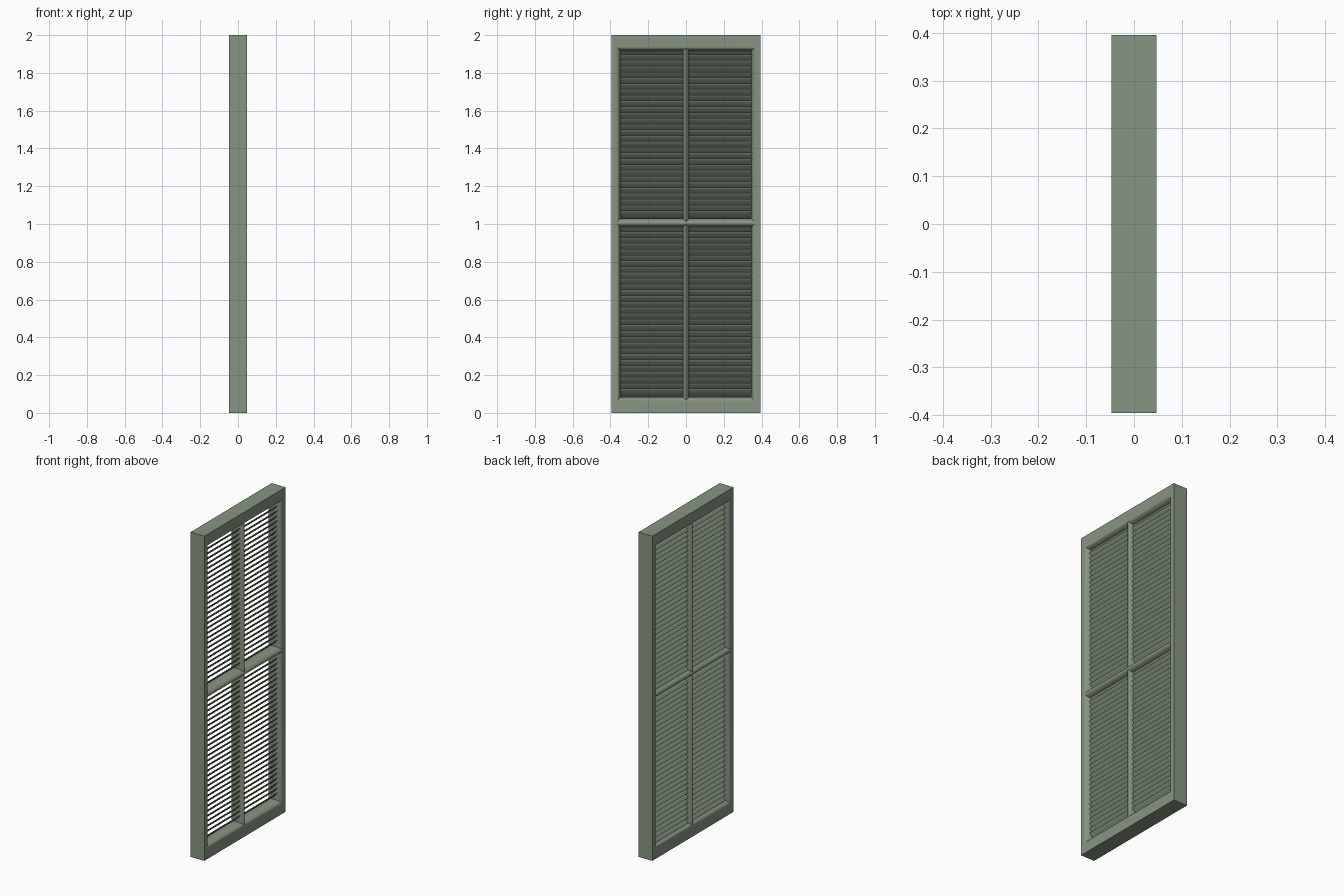
import bpy, bmesh, math

if "Cube" in bpy.data.objects:
    bpy.data.objects.remove(bpy.data.objects["Cube"])

mat = bpy.data.materials.new("sage green paint")
mat.diffuse_color = (0.24, 0.30, 0.22, 1)
mat.use_nodes = True
mat.node_tree.nodes["Principled BSDF"].inputs["Base Color"].default_value = mat.diffuse_color

D = 0.047        # half depth
W = 0.395        # half width
H = 2.0          # height


def finish(name, bm):
    bmesh.ops.recalc_face_normals(bm, faces=bm.faces)
    me = bpy.data.meshes.new(name)
    bm.to_mesh(me)
    bm.free()
    ob = bpy.data.objects.new(name, me)
    bpy.context.collection.objects.link(ob)
    me.materials.append(mat)
    bpy.ops.object.select_all(action='DESELECT')
    ob.select_set(True)
    bpy.context.view_layer.objects.active = ob
    bpy.ops.object.shade_smooth_by_angle(angle=math.radians(35))
    return ob


def loft(bm, rings, closed=False):
    """Join equal rings of points with quads; cap the ends when open."""
    vs = [[bm.verts.new(p) for p in r] for r in rings]
    n = len(vs[0])
    for i in range(len(vs) if closed else len(vs) - 1):
        a, b = vs[i], vs[(i + 1) % len(vs)]
        for j in range(n):
            k = (j + 1) % n
            bm.faces.new((a[j], a[k], b[k], b[j]))
    if not closed:
        bm.faces.new(vs[0])
        bm.faces.new(vs[-1])


def ellipse(a, b, n):
    return [(a * math.cos(2 * math.pi * i / n), b * math.sin(2 * math.pi * i / n))
            for i in range(n)]


# Outer frame: mitred ring with a rounded inner lip
lip = 0.025
arc = [(D * math.cos(math.pi * i / 12), lip * math.sin(math.pi * i / 12)) for i in range(13)]
bm = bmesh.new()
rings = []
for sy, top in ((-1, 0), (1, 0), (1, 1), (-1, 1)):
    ring = [(-D, sy * W, H * top), (D, sy * W, H * top)]
    for x, t in arc:
        z = 0.06 + t
        ring.append((x, sy * (0.37 - t), H - z if top else z))
    rings.append(ring)
loft(bm, rings, closed=True)
finish("outer_frame", bm)

# Middle rail: full-depth oval bar
bm = bmesh.new()
sec = ellipse(D, 0.024, 24)
loft(bm, [[(x, y, 1.005 + z) for x, z in sec] for y in (-0.36, 0.36)])
finish("middle_rail", bm)

# Centre post: slightly shallower oval bar
bm = bmesh.new()
sec = ellipse(0.044, 0.017, 24)
loft(bm, [[(x, y, z) for x, y in sec] for z in (0.045, 1.955)])
finish("centre_post", bm)

# Louvre slats, high edge towards +x
ang = math.radians(43)
ca, sa = math.cos(ang), math.sin(ang)
sec = [(u * ca - v * sa, u * sa + v * ca) for u, v in ellipse(0.034, 0.0045, 12)]
for name, z0, z1 in (("lower_slats", 0.105, 0.968), ("upper_slats", 1.048, 1.905)):
    bm = bmesh.new()
    n = 29
    for i in range(n):
        zc = z0 + (z1 - z0) * i / (n - 1)
        loft(bm, [[(x, y, zc + z) for x, z in sec] for y in (-0.355, 0.355)])
    finish(name, bm)
